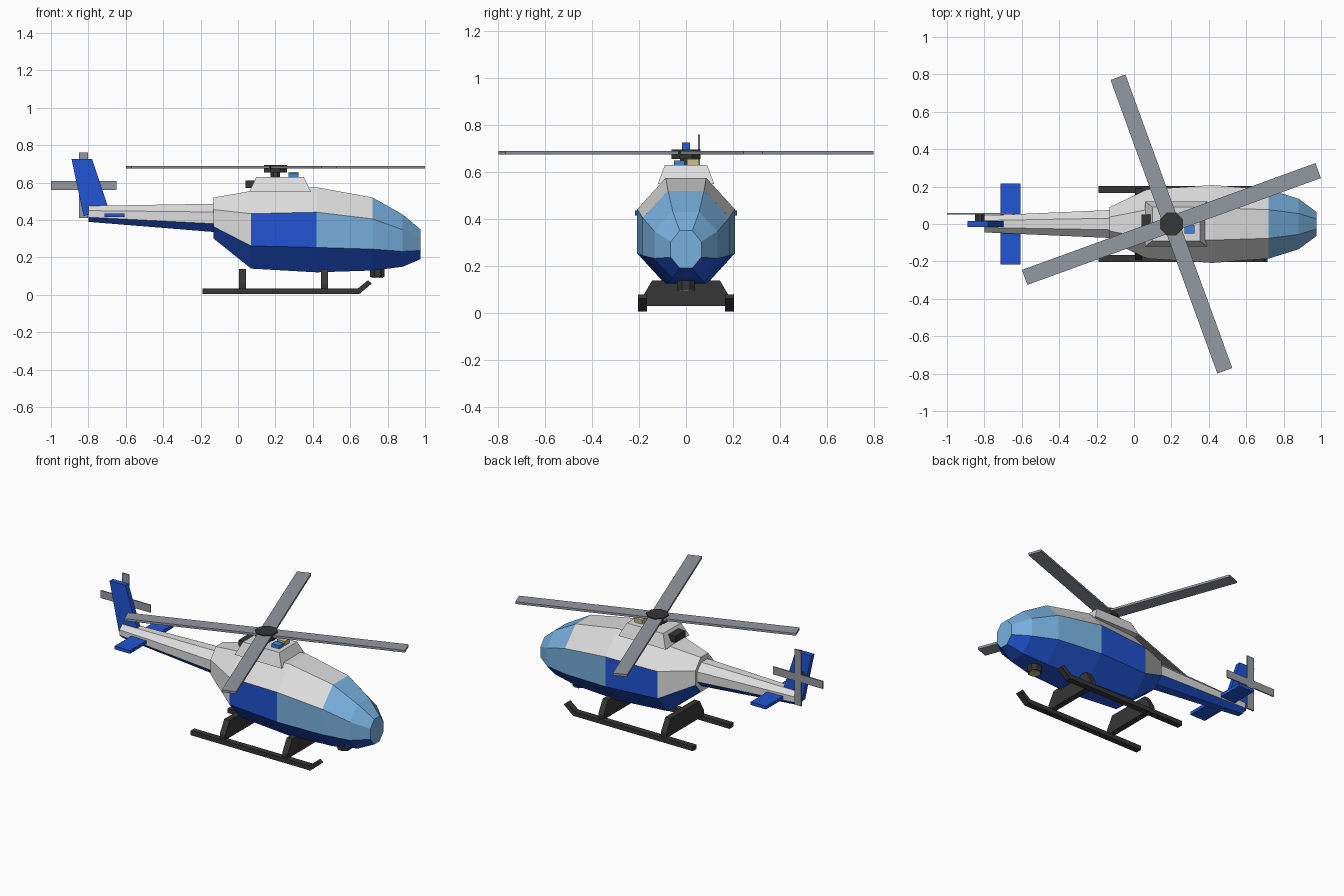
import bpy, bmesh, math
from mathutils import Matrix, Vector

old = bpy.data.objects.get("Cube")
if old:
    bpy.data.objects.remove(old)


def material(name, *srgb):
    col = [c / 12.92 if c <= 0.04 else ((c + 0.055) / 1.055) ** 2.4 for c in srgb] + [1]
    m = bpy.data.materials.new(name)
    m.use_nodes = True
    m.diffuse_color = col
    m.node_tree.nodes["Principled BSDF"].inputs["Base Color"].default_value = col
    return m


WHITE = material("white paint", 0.87, 0.87, 0.87)
BLUE = material("blue paint", 0.13, 0.33, 0.83)
GLASS = material("window blue", 0.47, 0.69, 0.87)
ROTOR = material("rotor grey", 0.58, 0.60, 0.63)
DARK = material("dark metal", 0.21, 0.21, 0.21)
CREAM = material("lamp cream", 0.80, 0.75, 0.58)
BEACON = material("beacon blue", 0.24, 0.52, 0.88)


def finish(name, bm, *mats):
    bmesh.ops.recalc_face_normals(bm, faces=bm.faces)
    mesh = bpy.data.meshes.new(name)
    bm.to_mesh(mesh)
    bm.free()
    for m in mats:
        mesh.materials.append(m)
    ob = bpy.data.objects.new(name, mesh)
    bpy.context.collection.objects.link(ob)
    return ob


def box(name, mat, center, size, turn=None, taper=(1, 1)):
    """Box with an optional turn about its centre and a narrower top."""
    bm = bmesh.new()
    bmesh.ops.create_cube(bm, size=1)
    for v in bm.verts:
        if v.co.z > 0:
            v.co.x *= taper[0]
            v.co.y *= taper[1]
        v.co = Vector(a * b for a, b in zip(v.co, size))
    bm.transform(Matrix.Translation(center) @ (turn or Matrix()))
    return finish(name, bm, mat)


def drum(name, mat, center, radius, depth, axis="Z"):
    """Eight-sided cylinder along Z or Y."""
    bm = bmesh.new()
    bmesh.ops.create_cone(bm, cap_ends=True, segments=8, radius1=radius, radius2=radius, depth=depth)
    turn = Matrix.Rotation(math.pi / 8, 4, "Z")
    if axis == "Y":
        turn = Matrix.Rotation(math.pi / 2, 4, "X") @ turn
    bm.transform(Matrix.Translation(center) @ turn)
    return finish(name, bm, mat)


def plate(name, mat, outline, axis, start, end):
    """Extrude a 2D outline along X or Y."""
    bm = bmesh.new()

    def place(u, v, d):
        return (d, u, v) if axis == "X" else (u, d, v)

    face = bm.faces.new([bm.verts.new(place(u, v, start)) for u, v in outline])
    out = bmesh.ops.extrude_face_region(bm, geom=[face])["geom"]
    moved = [g for g in out if isinstance(g, bmesh.types.BMVert)]
    bmesh.ops.translate(bm, verts=moved, vec=place(0, 0, end - start))
    return finish(name, bm, mat)


def octagon_loft(name, stations, rule, *mats):
    """Skin octagonal rings given as (x, half width, bottom, top)."""
    bm = bmesh.new()
    rings = []
    for x, w, lo, hi in stations:
        ring = []
        for k in range(8):
            a = math.radians(45 * k - 22.5)
            r = 1 / math.cos(math.radians(22.5))
            ring.append(bm.verts.new((x, w * r * math.cos(a),
                                      (lo + hi) / 2 + (hi - lo) / 2 * r * math.sin(a))))
        rings.append(ring)
    for a, b, sa, sb in zip(rings, rings[1:], stations, stations[1:]):
        for k in range(8):
            j = (k + 1) % 8
            f = bm.faces.new((a[k], a[j], b[j], b[k]))
            f.material_index = rule(k, (sa[0] + sb[0]) / 2)
    bm.faces.new(rings[0])
    bm.faces.new(rings[-1]).material_index = rule(0, stations[-1][0])
    return finish(name, bm, *mats)


def hull_colour(k, x):
    if k > 4:                 # lower three bands
        return 1
    if k in (0, 4):           # flat sides: white, blue door, window
        return 0 if x < 0.07 else 1 if x < 0.42 else 2
    return 2 if x > 0.72 else 0


# Body
octagon_loft("fuselage", [
    (-0.13, 0.09, 0.30, 0.52), (0.07, 0.185, 0.14, 0.555), (0.42, 0.208, 0.12, 0.575),
    (0.72, 0.185, 0.13, 0.52), (0.88, 0.135, 0.15, 0.43), (0.975, 0.065, 0.19, 0.35),
], hull_colour, WHITE, BLUE, GLASS)
octagon_loft("tail_boom", [(-0.80, 0.045, 0.39, 0.475), (-0.12, 0.075, 0.335, 0.487)],
             lambda k, x: 1 if k > 4 else 0, WHITE, BLUE)
box("engine_cowl", WHITE, (0.225, 0, 0.59), (0.33, 0.24, 0.08), taper=(0.77, 0.75))
box("exhaust", DARK, (0.075, 0, 0.592), (0.07, 0.10, 0.04))

# Roof fittings
box("roof_beacon", BEACON, (0.297, -0.028, 0.638), (0.055, 0.045, 0.024))
box("roof_lamp", CREAM, (0.297, 0.03, 0.641), (0.055, 0.05, 0.03))

# Main rotor
drum("rotor_mast", DARK, (0.2, 0, 0.645), 0.027, 0.04)
drum("rotor_hub", DARK, (0.2, 0, 0.675), 0.067, 0.04)
for i in range(4):
    spin = Matrix.Rotation(math.radians(20 + 90 * i), 4, "Z")
    mid = Vector((0.2, 0, 0.682)) + spin @ Vector((0.43, 0, 0))
    box(f"rotor_blade_{i + 1}", ROTOR, mid, (0.81, 0.085, 0.014), spin)

# Tail
plate("tail_fin", BLUE, [(-0.89, 0.725), (-0.78, 0.725), (-0.695, 0.47), (-0.825, 0.42)],
      "Y", -0.016, 0.016)
box("stabilizer", BLUE, (-0.66, 0, 0.425), (0.108, 0.435, 0.02))
drum("tail_rotor_hub", DARK, (-0.825, 0.033, 0.585), 0.027, 0.04, "Y")
box("tail_rotor_blade_level", ROTOR, (-0.825, 0.055, 0.585), (0.35, 0.008, 0.048))
box("tail_rotor_blade_upright", ROTOR, (-0.825, 0.055, 0.585), (0.048, 0.008, 0.35))

# Landing gear
for side, y in (("left", 0.185), ("right", -0.185)):
    plate(f"{side}_skid", DARK, [(-0.19, 0.005), (0.65, 0.005), (0.715, 0.06), (0.695, 0.078),
                                 (0.64, 0.033), (-0.19, 0.033)], "Y", y - 0.019, y + 0.019)
for name, x in (("rear", 0.024), ("front", 0.463)):
    plate(f"{name}_strut", DARK, [(-0.19, 0.03), (0.19, 0.03), (0.19, 0.06),
                                  (0.145, 0.137), (-0.145, 0.137), (-0.19, 0.06)],
          "X", x - 0.019, x + 0.019)

# Searchlight under the nose
drum("searchlight", DARK, (0.745, 0, 0.12), 0.042, 0.05)
drum("searchlight_lens", CREAM, (0.745, 0, 0.094), 0.033, 0.006)
